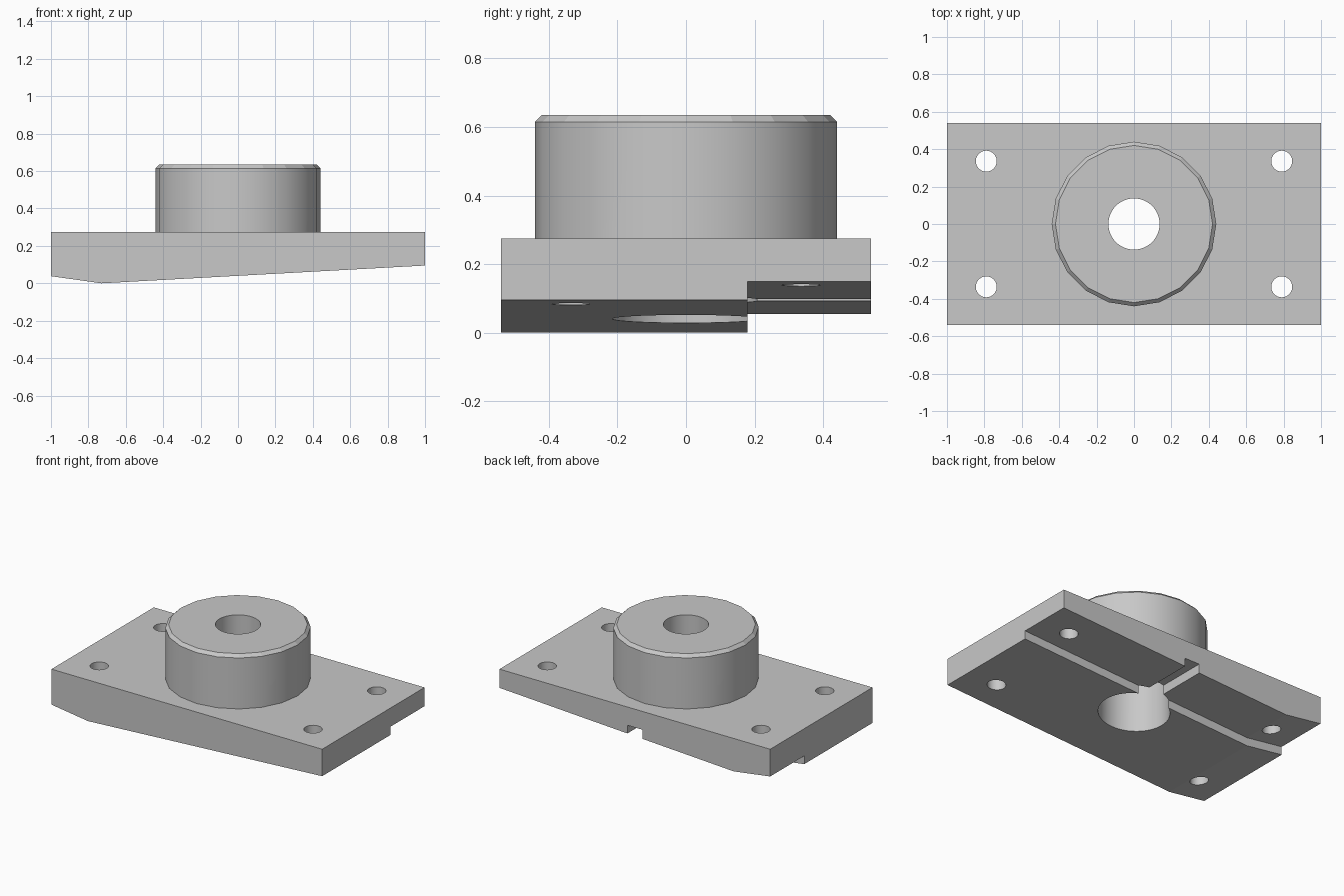
import bpy, bmesh, math

if "Cube" in bpy.data.objects:
    bpy.data.objects.remove(bpy.data.objects["Cube"])

HALF_X, HALF_Y = 1.0, 0.54
PLATE_TOP, STEP = 0.275, 0.055
STEP_Y = 0.18

grey = bpy.data.materials.new("light grey")
grey.diffuse_color = (0.58, 0.58, 0.58, 1)
grey.use_nodes = True
grey.node_tree.nodes["Principled BSDF"].inputs["Base Color"].default_value = grey.diffuse_color


def new_object(name, bm):
    bmesh.ops.recalc_face_normals(bm, faces=bm.faces)
    mesh = bpy.data.meshes.new(name)
    bm.to_mesh(mesh)
    bm.free()
    mesh.materials.append(grey)
    obj = bpy.data.objects.new(name, mesh)
    bpy.context.collection.objects.link(obj)
    return obj


def prism(name, profile, y0, y1):
    """Extrude an x-z profile along y."""
    bm = bmesh.new()
    face = bm.faces.new([bm.verts.new((x, y0, z)) for x, z in profile])
    out = bmesh.ops.extrude_face_region(bm, geom=[face])["geom"]
    bmesh.ops.translate(bm, vec=(0, y1 - y0, 0),
                        verts=[v for v in out if isinstance(v, bmesh.types.BMVert)])
    return new_object(name, bm)


def turned(name, rings, sides, x=0, y=0):
    """Solid of stacked rings given as (radius, z)."""
    bm = bmesh.new()
    loops = []
    for r, z in rings:
        loops.append([bm.verts.new((x + r * math.cos(2 * math.pi * i / sides),
                                    y + r * math.sin(2 * math.pi * i / sides), z))
                      for i in range(sides)])
    for a, b in zip(loops, loops[1:]):
        for i in range(sides):
            j = (i + 1) % sides
            bm.faces.new((a[i], a[j], b[j], b[i]))
    bm.faces.new(loops[0])
    bm.faces.new(loops[-1])
    return new_object(name, bm)


def combine(target, other, operation):
    mod = target.modifiers.new(operation.lower(), "BOOLEAN")
    mod.operation = operation
    mod.solver = "EXACT"
    mod.object = other
    bpy.context.view_layer.objects.active = target
    bpy.ops.object.modifier_apply(modifier=mod.name)
    bpy.data.objects.remove(other)


# Plate with a two-slope underside
plate = prism("mounting_plate",
              [(-HALF_X, 0.038), (-0.73, 0), (HALF_X, 0.095),
               (HALF_X, PLATE_TOP), (-HALF_X, PLATE_TOP)], -HALF_Y, HALF_Y)

# Raised step along the back of the underside
combine(plate, prism("step_cutter",
                     [(-1.1, -0.3), (1.1, -0.3), (1.1, 0.1005 + STEP),
                      (-0.73, STEP), (-1.1, 0.052 + STEP)],
                     STEP_Y, HALF_Y + 0.1), "DIFFERENCE")

# Round boss with a chamfered rim
combine(plate, turned("boss", [(0.44, 0.24), (0.44, 0.615), (0.42, 0.635)], 20), "UNION")

# Slot from the bore to the back edge
combine(plate, prism("slot_cutter",
                     [(-0.055, -0.1), (0.055, -0.1), (0.055, 0.153), (-0.055, 0.153)],
                     0.1, HALF_Y + 0.1), "DIFFERENCE")

# Stepped centre bore: wide below, narrow above
combine(plate, turned("bore_cutter",
                      [(0.215, -0.2), (0.215, 0.42), (0.137, 0.42), (0.137, 0.8)], 48),
        "DIFFERENCE")

# Four corner bolt holes
for sx in (-1, 1):
    for sy in (-1, 1):
        combine(plate, turned("bolt_cutter", [(0.056, -0.2), (0.056, 0.5)], 32,
                              sx * 0.79, sy * 0.336), "DIFFERENCE")

# Smooth round walls, keep the sloped and level faces flat
plate.select_set(True)
bpy.context.view_layer.objects.active = plate
bpy.ops.object.shade_smooth_by_angle(angle=math.radians(30))
for p in plate.data.polygons:
    if abs(p.normal.z) > 0.3:
        p.use_smooth = False
